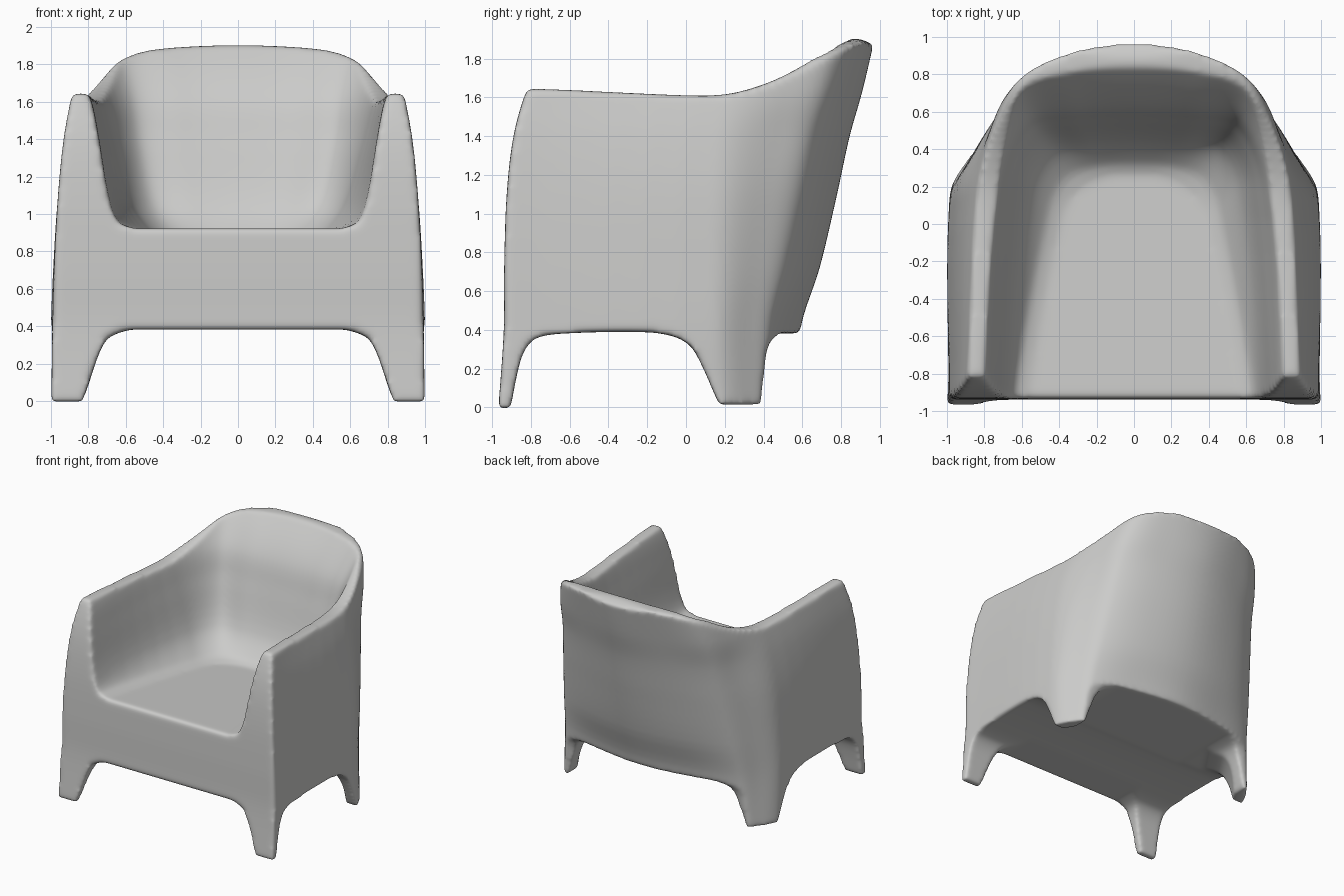
import bpy, bmesh
from mathutils import Vector

cube = bpy.data.objects.get("Cube")
if cube:
    bpy.data.objects.remove(cube, do_unlink=True)


def make_object(name, bm):
    bmesh.ops.recalc_face_normals(bm, faces=bm.faces)
    mesh = bpy.data.meshes.new(name)
    bm.to_mesh(mesh)
    bm.free()
    obj = bpy.data.objects.new(name, mesh)
    bpy.context.collection.objects.link(obj)
    return obj


def spline(points, steps):
    """Smooth curve through points, with tangents weighted by chord length."""
    last = len(points) - 1
    lengths = [max((b - a).length, 1e-5) for a, b in zip(points, points[1:])]
    tangents = []
    for i in range(last + 1):
        lo, hi = max(i - 1, 0), min(i + 1, last)
        tangents.append((points[hi] - points[lo]) / sum(lengths[lo:hi]))
    curve = []
    for i in range(last):
        a, b, d = points[i], points[i + 1], lengths[i]
        for k in range(steps):
            t = k / steps
            s = t * t * (3 - 2 * t)
            curve.append(a.lerp(b, s) + tangents[i] * d * t * (1 - t) ** 2
                         - tangents[i + 1] * d * t * t * (1 - t))
    return curve + [points[last]]


def loft(name, rings, slope=0.0):
    """Solid skinned through mirrored half outlines; the front side is flat."""
    rows = []
    for z, half in rings:
        fade = slope * max(0, 1 - (z - 0.9) / 0.5)
        left = [Vector((x, y, z - fade * (y + 0.93))) for x, y in half]
        right = [Vector((-p.x, p.y, p.z)) for p in reversed(left[:-1])]
        rows.append(spline(left + right, 6))
    columns = [spline(list(column), 5) for column in zip(*rows)]
    bm = bmesh.new()
    grid = [[bm.verts.new(p) for p in column] for column in columns]
    count = len(grid)
    for i in range(count):
        a, b = grid[i], grid[(i + 1) % count]
        for k in range(len(a) - 1):
            bm.faces.new((a[k], b[k], b[k + 1], a[k + 1]))
    bm.faces.new([column[0] for column in grid])
    bm.faces.new([column[-1] for column in grid])
    return make_object(name, bm)


def prism(name, profile, across, along, start=-2, end=2):
    """Extrude a (u, z) profile: u runs across, the extrusion runs along."""
    across, along = Vector(across + (0,)), Vector(along + (0,))
    bm = bmesh.new()
    face = bm.faces.new([bm.verts.new(across * u + along * start + Vector((0, 0, z)))
                         for u, z in profile])
    result = bmesh.ops.extrude_face_region(bm, geom=[face])
    moved = [g for g in result["geom"] if isinstance(g, bmesh.types.BMVert)]
    bmesh.ops.translate(bm, verts=moved, vec=along * (end - start))
    return make_object(name, bm)


def smooth_path(points, steps=4):
    return [tuple(p) for p in spline([Vector(p) for p in points], steps)]


def mirrored(half):
    return half + [(-x, z) for x, z in reversed(half)]


X, Y = (1, 0), (0, 1)

# Outer shell: straight sides, chamfered corners, leaning back
armchair = loft("armchair_shell", [
    (-0.004, [(1, -.968), (.985, .16), (.885, .35), (.8, .43), (.42, .53), (0, .575)]),
    (0.4, [(.992, -.94), (.985, .14), (.88, .34), (.79, .44), (.42, .54), (0, .59)]),
    (0.72, [(.984, -.938), (.97, .14), (.865, .37), (.755, .51), (.42, .635), (0, .69)]),
    (1.1, [(.963, -.925), (.94, .15), (.83, .42), (.71, .59), (.4, .72), (0, .78)]),
    (1.4, [(.934, -.89), (.89, .17), (.785, .47), (.68, .65), (.38, .785), (0, .845)]),
    (1.63, [(.893, -.825), (.83, .2), (.765, .5), (.655, .72), (.36, .85), (0, .91)]),
    (1.95, [(.82, -.68), (.73, .25), (.68, .56), (.585, .81), (.32, .94), (0, .985)]),
])

# Seating hollow, open at the front, rolling outwards at the top of the back
hollow = loft("seat_hollow", [
    (0.925, [(.56, -1.3), (.56, -.93), (.38, .05), (.3, .17), (.15, .25), (0, .26)]),
    (0.96, [(.645, -1.3), (.645, -.93), (.46, .1), (.37, .26), (.2, .32), (0, .33)]),
    (1.1, [(.695, -1.3), (.695, -.93), (.57, .2), (.46, .41), (.25, .44), (0, .45)]),
    (1.4, [(.745, -1.3), (.745, -.9), (.67, .2), (.54, .51), (.3, .55), (0, .56)]),
    (1.6, [(.79, -1.3), (.785, -.85), (.72, .2), (.57, .56), (.3, .61), (0, .62)]),
    (1.75, [(.85, -1.3), (.85, -.85), (.77, .25), (.61, .64), (.32, .7), (0, .71)]),
    (1.95, [(.92, -1.3), (.9, -.85), (.82, .3), (.68, .77), (.38, .86), (0, .88)]),
], slope=0.06)

# Rim line: level armrests sweeping up into the backrest
rim = smooth_path([(-1.5, 1.65), (-.8, 1.645), (0, 1.61), (.2, 1.615), (.35, 1.65),
                   (.5, 1.71), (.65, 1.8), (.76, 1.88), (.86, 1.91), (.98, 1.87), (1.3, 1.8)])
rim_cutter = prism("rim_cutter", rim + [(1.3, 2.5), (-1.5, 2.5)], Y, X)

# Crowned top of the backrest
crown = smooth_path([(1.3, 1.66), (.83, 1.66), (.745, 1.71), (.64, 1.815), (.5, 1.87),
                     (.25, 1.895), (0, 1.905)])
crown_cutter = prism("crown_cutter", [(1.3, 2.5)] + mirrored(crown[:-1]) + [(-1.3, 2.5)], X, Y)

# Arch between the left and right legs
arch = smooth_path([(.84, -.03), (.795, .1), (.74, .26), (.69, .34), (.58, .382)])
front_arch = prism("front_arch_cutter", mirrored([(.84, -.3)] + arch), X, Y)

# Arch between front and back legs, and the overhang behind the back legs
side = smooth_path([(-.91, -.03), (-.865, .2), (-.83, .3), (-.77, .36), (-.6, .383),
                    (-.2, .388), (-.06, .365), (.02, .32), (.07, .24), (.17, .015)])
rear = smooth_path([(.39, .015), (.405, .2), (.425, .32), (.47, .37), (.56, .38), (.9, .38)])
side_arch = prism("side_arch_cutter", [(-.91, -.3)] + side + rear + [(.9, -.3)], Y, X)

# Thin the back legs to plates that follow the chamfered corners
leg = smooth_path([(.84, -.05), (.81, .18), (.75, .31), (.62, .375)])
leg_cutters = [prism(name, [(.2, -.3), (.84, -.3)] + leg + [(.2, .375)],
                     (.83 * s, .55), (-.55 * s, .83), -.7, .3)
               for name, s in (("left_leg_cutter", 1), ("right_leg_cutter", -1))]

# Carve the shell, then soften every edge like moulded plastic
cutters = [hollow, rim_cutter, crown_cutter, front_arch, side_arch] + leg_cutters
for cutter in cutters:
    cutter.hide_render = True
    mod = armchair.modifiers.new(cutter.name, "BOOLEAN")
    mod.operation = "DIFFERENCE"
    mod.solver = "EXACT"
    mod.object = cutter
remesh = armchair.modifiers.new("even_skin", "REMESH")
remesh.mode = "VOXEL"
remesh.voxel_size = 0.016
soften = armchair.modifiers.new("soften", "SMOOTH")
soften.factor = 0.5
soften.iterations = 14

# Bake the modifiers and discard the cutters
graph = bpy.context.evaluated_depsgraph_get()
baked = bpy.data.meshes.new_from_object(armchair.evaluated_get(graph))
armchair.modifiers.clear()
armchair.data = baked
for cutter in cutters:
    bpy.data.objects.remove(cutter, do_unlink=True)

# Single grey plastic
grey = bpy.data.materials.new("light_grey_plastic")
grey.use_nodes = True
colour = (0.6, 0.6, 0.59, 1)
grey.diffuse_color = colour
grey.node_tree.nodes["Principled BSDF"].inputs["Base Color"].default_value = colour
baked.materials.clear()
baked.materials.append(grey)
for polygon in baked.polygons:
    polygon.use_smooth = True
    polygon.material_index = 0
